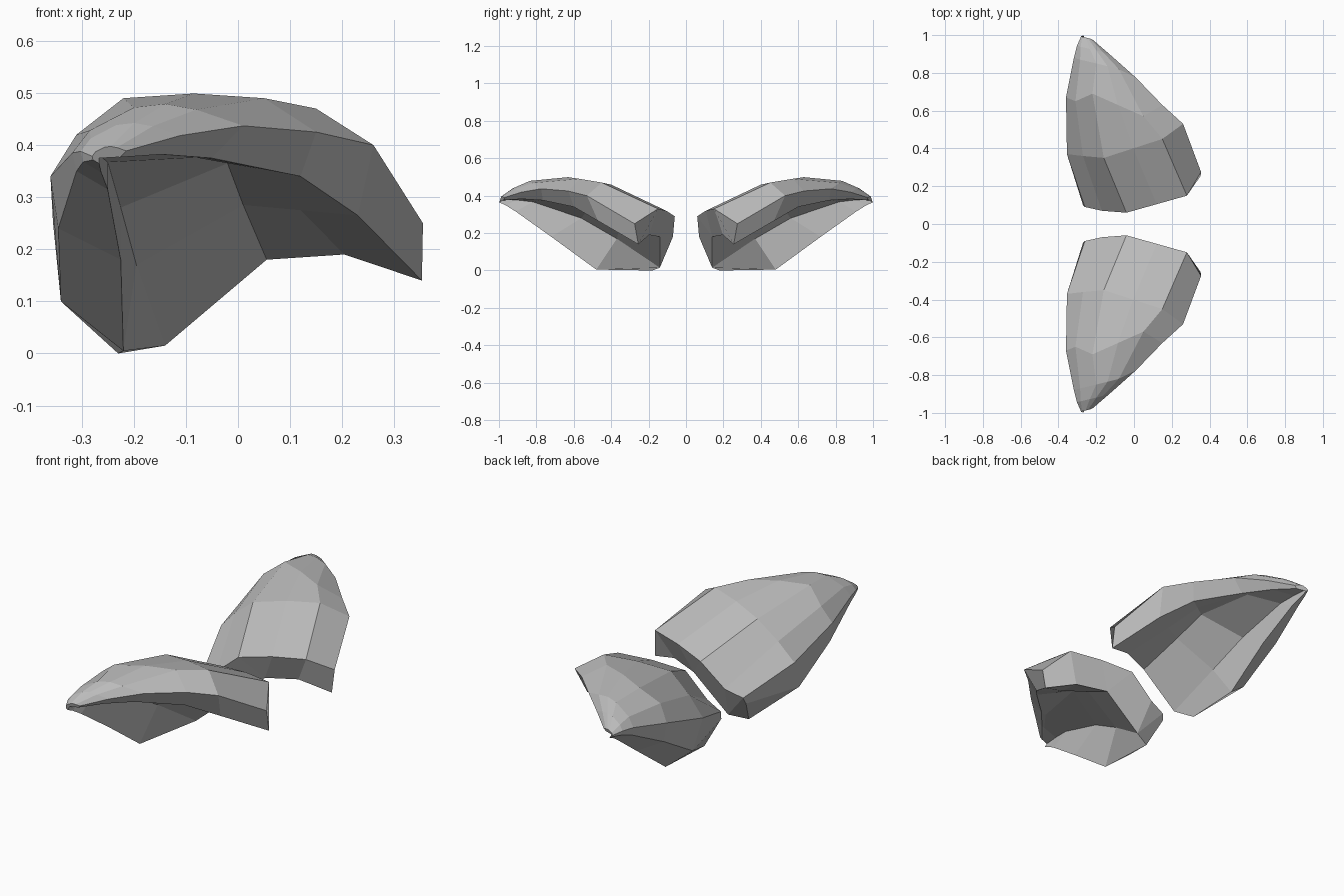
import bpy
import bmesh
from mathutils import Vector

cube = bpy.data.objects.get("Cube")
if cube:
    bpy.data.objects.remove(cube, do_unlink=True)

# One plain grey for both plates
grey = bpy.data.materials.new("plate_grey")
grey.use_nodes = True
colour = (0.5, 0.5, 0.5, 1)
grey.diffuse_color = colour
grey.node_tree.nodes["Principled BSDF"].inputs["Base Color"].default_value = colour


def rail(*points):
    return [Vector(p) for p in points]


# Lengthwise rails, each running from the open inner end towards the tip
outer_hem = rail((-.27, .1, .12), (-.34, .43, .1), (-.345, .67, .24), (-.31, .89, .35))
outer_side = rail((-.26, .09, .15), (-.355, .37, .25), (-.36, .67, .34), (-.318, .88, .385))
shoulder = rail((-.17, .07, .18), (-.27, .36, .34), (-.31, .65, .42), (-.285, .87, .428))
ridge = rail((-.04, .06, .29), (-.16, .35, .43), (-.22, .69, .49), (-.2, .85, .472))
far_ridge = rail((.28, .15, .33), (.15, .45, .47), (.05, .57, .49), (-.08, .82, .468))
far_rim = rail((.355, .275, .25), (.26, .53, .4), (.15, .63, .425), (.01, .775, .437))
rim_under = rail((.353, .255, .14), (.23, .47, .265), (.12, .6, .34), (-.05, .765, .375))
ceiling = rail((.055, .14, .18), (.01, .34, .285), (-.02, .49, .365), (-.08, .77, .376))
wall = rail((-.14, .14, .015), (-.195, .37, .17), (-.225, .56, .28), (-.25, .82, .367))
inner_hem = rail((-.23, .18, 0), (-.22, .48, .005), (-.225, .72, .18), (-.25, .91, .315))

# Rails that follow from the others
crown = [(a + b) / 2 + Vector((0, 0, .009)) for a, b in zip(ridge, far_ridge)]
under_mid = [(a + b) / 2 for a, b in zip(ceiling, rim_under)]
under_mid[0].z += .03

rails = [outer_hem, outer_side, shoulder, ridge, crown, far_ridge, far_rim,
         rim_under, under_mid, ceiling, wall, inner_hem]

# Rounded tip: two shrunken copies of the last section
last = [r[-1].copy() for r in rails]
middle = sum(last, Vector()) / len(last)


def tip_section(centre, size):
    return [Vector(centre) + (p - middle) * size for p in last]


sections = [list(s) for s in zip(*rails)]
sections.append(tip_section((-.215, .915, .398), .58))
sections.append(tip_section((-.25, .983, .382), .2))

# Strips that close the thickness at the inner end, as rail numbers
END_STRIPS = [(0, 1, 10, 11), (1, 2, 10), (2, 3, 9, 10), (3, 4, 9),
              (4, 5, 8, 9), (5, 6, 7, 8)]


def build_plate(name, side):
    bm = bmesh.new()
    rows = [[bm.verts.new((p.x, p.y * side, p.z)) for p in s] for s in sections]
    count = len(rails)
    for near, far in zip(rows, rows[1:]):
        for i in range(count):
            j = (i + 1) % count
            bm.faces.new((near[i], near[j], far[j], far[i]))
    for strip in END_STRIPS:
        bm.faces.new([rows[0][i] for i in strip])
    bm.faces.new(rows[-1])
    bmesh.ops.recalc_face_normals(bm, faces=bm.faces)
    mesh = bpy.data.meshes.new(name)
    bm.to_mesh(mesh)
    bm.free()
    mesh.materials.append(grey)
    plate = bpy.data.objects.new(name, mesh)
    bpy.context.collection.objects.link(plate)
    return plate


# Mirrored pair
build_plate("front_shoulder_plate", -1)
build_plate("back_shoulder_plate", 1)
